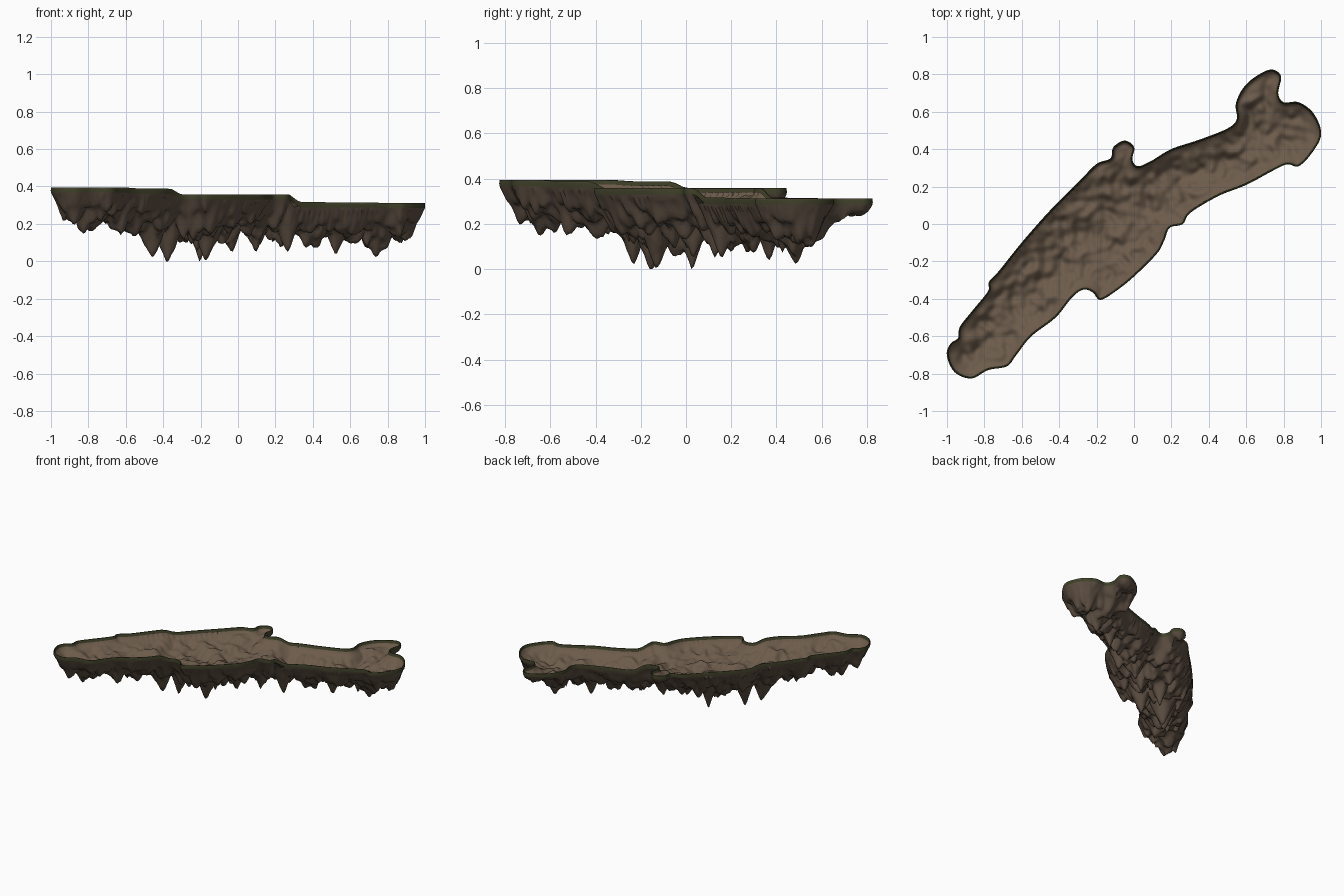
import bpy, math
from mathutils import Vector, noise, kdtree
from mathutils.geometry import delaunay_2d_cdt

if "Cube" in bpy.data.objects:
    bpy.data.objects.remove(bpy.data.objects["Cube"])

# Plan outline of the island, clockwise from the left end
OUTLINE = [(-1, -.70), (-.98, -.64), (-.94, -.61), (-.93, -.55), (-.86, -.46), (-.78, -.36),
           (-.775, -.31), (-.72, -.25), (-.6, -.10), (-.45, .07), (-.3, .22), (-.2, .32),
           (-.125, .35), (-.11, .41), (-.05, .445), (0, .41), (-.01, .345), (.02, .308),
           (.09, .335), (.2, .40), (.35, .45), (.5, .51), (.55, .56), (.545, .64), (.58, .72),
           (.64, .78), (.73, .825), (.785, .79), (.77, .70), (.80, .65), (.88, .65), (.96, .59),
           (1, .48), (.95, .38), (.88, .31), (.82, .32), (.75, .29), (.6, .21), (.45, .15),
           (.3, .06), (.26, 0), (.19, -.02), (.16, -.09), (.12, -.16), (0, -.28), (-.1, -.36),
           (-.18, -.405), (-.22, -.365), (-.27, -.35), (-.33, -.39), (-.42, -.5), (-.55, -.6),
           (-.63, -.70), (-.68, -.76), (-.78, -.78), (-.87, -.825), (-.96, -.79)]
# Backbone of the island: the rock is deepest beneath it
SPINE = [Vector(p) for p in ((-.86, -.68), (-.15, -.02), (.2, .2), (.88, .47))]
# Largest hanging spikes: x, y, tip height (thinned out later by the warp)
SPIKES = [(-.46, -.24, .01), (-.37, -.14, -.02), (-.19, .03, -.015), (-.16, -.13, -.01),
          (-.05, .04, .04), (.10, .12, .07), (.26, .16, .03), (.53, .36, .02), (.68, .42, .07),
          (-.62, -.40, .13), (.40, .28, .11), (.80, .48, .14), (-.30, -.24, .11)]
STEP = .0115


def smooth_loop(pts, n=6):
    """Closed Catmull-Rom curve through the points."""
    out = []
    k = len(pts)
    for i in range(k):
        a, b, c, d = (Vector(pts[(i + j) % k]) for j in (-1, 0, 1, 2))
        for s in range(n):
            t = s / n
            out.append(.5 * (2 * b + (c - a) * t + (2 * a - 5 * b + 4 * c - d) * t * t
                             + (3 * b - a - 3 * c + d) * t ** 3))
    return out


def ease(a, b, v):
    t = min(1, max(0, (v - a) / (b - a)))
    return t * t * (3 - 2 * t)


loop = smooth_loop(OUTLINE)
N = len(loop)
inward = []
for i in range(N):
    t = (loop[(i + 1) % N] - loop[i - 1]).normalized()
    inward.append(Vector((t.y, -t.x)))
kd = kdtree.KDTree(N)
for i, p in enumerate(loop):
    kd.insert((p.x, p.y, 0), i)
kd.balance()


def edge_dist(p):
    """Signed distance to the outline, positive inside."""
    co, i, d = kd.find((p.x, p.y, 0))
    return d if (p - loop[i]).dot(inward[i]) >= 0 else -d


def spine_dist(p):
    best = 9
    for a, b in zip(SPINE, SPINE[1:]):
        t = min(1, max(0, (p - a).dot(b - a) / (b - a).length_squared))
        best = min(best, (p - a.lerp(b, t)).length)
    return best


def level(p):
    """Terraced rim height, stepping down along the island."""
    s = .86 * p.x + .5 * p.y
    return (.396 - .006 * ease(-.85, -.7, s) - .030 * ease(-.53, -.43, s)
            - .042 * ease(.24, .34, s) - .004 * ease(.4, 1, s))


def top_z(p, d):
    """Dirt floor, dished below the rim, with soft lumps."""
    lump = .035 * noise.noise((p.x * 9, p.y * 9, 1)) + .022 * noise.noise((p.x * 22, p.y * 22, 5))
    e = min(d, max(.02, (.30 - spine_dist(p)) * .8))
    return (level(p) - .005 - .02 * ease(0, .015, d) - .10 * (1 - math.exp(-e / .11))
            + lump * ease(.01, .08, d))


def rock_z(p, d):
    """Undercut rim, fluted sides and hanging spikes."""
    w = Vector((p.x, p.y, 0)) + .03 * noise.noise_vector((p.x * 7, p.y * 7, 3))
    e = min(d, max(.012, (.30 - spine_dist(p)) * .8))
    big = max(0, 1 - noise.voronoi((w.x * 9, w.y * 9, .5))[0][0] / .7)
    small = max(0, 1 - noise.voronoi((w.x * 19, w.y * 19, 2.5))[0][0] / .8)
    inner = ease(0, .04, d)
    depth = .028 + .13 * (1 - math.exp(-e / .075)) + .05 * e
    depth += inner * (big * (.02 + .65 * e) + small * min(.055, .02 + .4 * e))
    depth += inner * .02 * noise.noise((p.x * 25, p.y * 25, 9))
    z = level(p) - depth
    wob = .015 * noise.noise((p.x * 40, p.y * 40, 4)) * inner
    for x, y, tip in SPIKES:
        z = min(z, tip + 2.5 * math.hypot(w.x - x, w.y - y) + wob)
    return max(0, z)


def make(name, verts, faces, colour, angle=60):
    me = bpy.data.meshes.new(name)
    me.from_pydata(verts, [], faces)
    ob = bpy.data.objects.new(name, me)
    bpy.context.collection.objects.link(ob)
    mat = bpy.data.materials.new(name)
    mat.diffuse_color = (*colour, 1)
    mat.use_nodes = True
    mat.node_tree.nodes["Principled BSDF"].inputs["Base Color"].default_value = mat.diffuse_color
    me.materials.append(mat)
    bpy.ops.object.select_all(action='DESELECT')
    ob.select_set(True)
    bpy.context.view_layer.objects.active = ob
    bpy.ops.object.shade_smooth_by_angle(angle=math.radians(angle))


# Fill the outline with a fine staggered grid of triangles
pts = list(loop)
for j in range(int(1.7 / STEP)):
    for i in range(int(2 / STEP)):
        p = Vector((-1 + (i + .5 * (j % 2)) * STEP, -.85 + j * STEP))
        if edge_dist(p) > .007:
            pts.append(p)
flat, _, tris, *_ = delaunay_2d_cdt(pts, [], [list(range(N))], 1, 1e-5)
dist = [abs(edge_dist(p)) for p in flat]

# Dirt surface on top
make("dirt_top", [(p.x, p.y, top_z(p, d)) for p, d in zip(flat, dist)], tris, (.15, .105, .07))

# Rocky underside
make("rock_underside", [(p.x, p.y, rock_z(p, d)) for p, d in zip(flat, dist)],
     [tuple(reversed(t)) for t in tris], (.11, .078, .055))

# Mossy rim: thin band around the edge, from inner lip to rock
verts, faces = [], []
rows = [(.010, -.022), (.005, -.003), (.001, -.002), (-.001, -.016), (0, -.029)]
for inset, dz in rows:
    for p, n in zip(loop, inward):
        q = p + n * inset
        verts.append((q.x, q.y, level(p) + dz))
for r in range(len(rows) - 1):
    for i in range(N):
        k = (i + 1) % N
        faces.append((r * N + i, r * N + k, (r + 1) * N + k, (r + 1) * N + i))
make("moss_rim", verts, faces, (.05, .052, .022))
